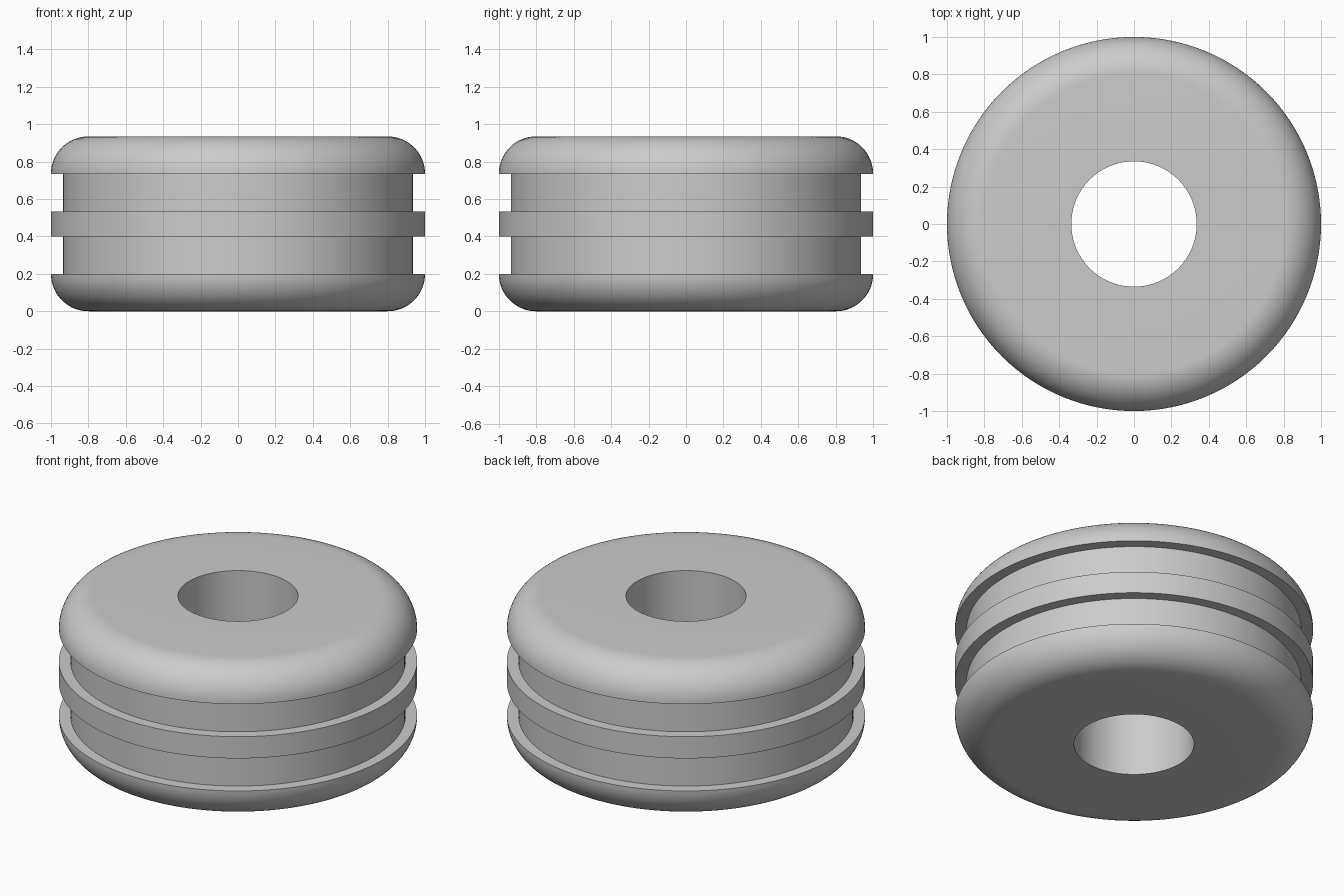
import bpy
import bmesh
import math

old = bpy.data.objects.get("Cube")
if old:
    bpy.data.objects.remove(old, do_unlink=True)

HEIGHT = 0.935
MID = HEIGHT / 2
RADIUS = 1.0
GROOVE_RADIUS = 0.935
HOLE_RADIUS = 0.335
FILLET = 0.2
FLANGE_HALF = 0.067
SEGMENTS = 128
ARC_STEPS = 16

# Single grey material
grey = bpy.data.materials.new("light_grey")
grey.use_nodes = True
colour = (0.6, 0.6, 0.6, 1)
grey.diffuse_color = colour
grey.node_tree.nodes["Principled BSDF"].inputs["Base Color"].default_value = colour

# Upper half profile as (radius, height above the middle)
upper = [(RADIUS, FLANGE_HALF), (GROOVE_RADIUS, FLANGE_HALF),
         (GROOVE_RADIUS, MID - FILLET)]
for i in range(ARC_STEPS + 1):
    a = math.pi / 2 * i / ARC_STEPS
    upper.append((RADIUS - FILLET + FILLET * math.cos(a),
                  MID - FILLET + FILLET * math.sin(a)))
upper.append((HOLE_RADIUS, MID))

# Mirror to a closed, full profile
profile = [(r, -h) for r, h in reversed(upper)] + upper

# Revolve the profile around the vertical axis
bm = bmesh.new()
rings = []
for s in range(SEGMENTS):
    a = 2 * math.pi * s / SEGMENTS
    rings.append([bm.verts.new((r * math.cos(a), r * math.sin(a), MID + h))
                  for r, h in profile])
for s, ring in enumerate(rings):
    following = rings[(s + 1) % SEGMENTS]
    for i in range(len(profile)):
        j = (i + 1) % len(profile)
        bm.faces.new((ring[i], following[i], following[j], ring[j]))
bmesh.ops.recalc_face_normals(bm, faces=bm.faces)

mesh = bpy.data.meshes.new("grooved_ring")
bm.to_mesh(mesh)
bm.free()
mesh.materials.append(grey)
body = bpy.data.objects.new("grooved_ring", mesh)
bpy.context.collection.objects.link(body)

# Smooth curves, crisp groove and hole edges
bpy.ops.object.select_all(action="DESELECT")
body.select_set(True)
bpy.context.view_layer.objects.active = body
bpy.ops.object.shade_smooth_by_angle(angle=math.radians(30))
